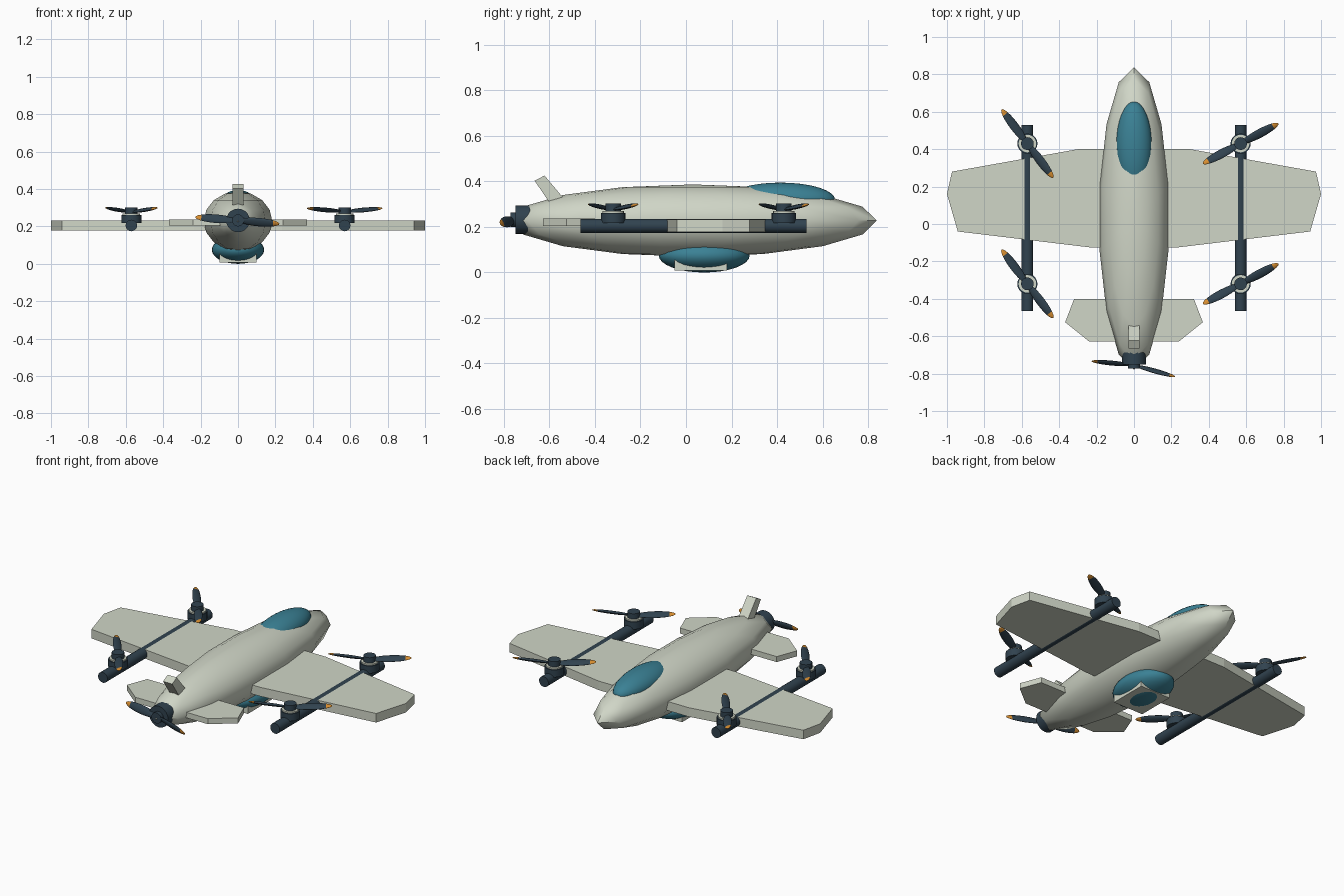
import bpy, bmesh, math
from mathutils import Matrix, Vector

if "Cube" in bpy.data.objects:
    bpy.data.objects.remove(bpy.data.objects["Cube"])

T = lambda x, y, z: Matrix.Translation((x, y, z))
R = lambda deg, axis: Matrix.Rotation(math.radians(deg), 4, axis)
S = lambda x, y, z: Matrix.Diagonal((x, y, z, 1))


def material(name, rgb):
    m = bpy.data.materials.new(name)
    m.diffuse_color = (*rgb, 1)
    m.use_nodes = True
    m.node_tree.nodes["Principled BSDF"].inputs["Base Color"].default_value = m.diffuse_color
    return m


SHELL = material("pale_grey_green", (0.63, 0.67, 0.57))
DARK = material("dark_slate", (0.030, 0.055, 0.078))
TEAL = material("teal_glass", (0.043, 0.22, 0.30))
ORANGE = material("orange_tip", (0.68, 0.27, 0.03))


def finish(name, bm, mats, smooth=True):
    bmesh.ops.recalc_face_normals(bm, faces=bm.faces)
    me = bpy.data.meshes.new(name)
    bm.to_mesh(me)
    bm.free()
    for m in mats:
        me.materials.append(m)
    if smooth:
        me.polygons.foreach_set("use_smooth", [True] * len(me.polygons))
        me.set_sharp_from_angle(angle=math.radians(40))
    ob = bpy.data.objects.new(name, me)
    bpy.context.collection.objects.link(ob)
    return ob


def ellipsoid(name, loc, radii, mat, u=32, v=16):
    bm = bmesh.new()
    bmesh.ops.create_uvsphere(bm, u_segments=u, v_segments=v, radius=1,
                              matrix=T(*loc) @ S(*radii))
    return finish(name, bm, [mat])


def cylinder(name, loc, r, depth, mat, rot=Matrix(), n=20):
    bm = bmesh.new()
    bmesh.ops.create_cone(bm, cap_ends=True, segments=n, radius1=r, radius2=r,
                          depth=depth, matrix=T(*loc) @ rot)
    return finish(name, bm, [mat])


def slab(name, points, offset, mat):
    """Flat polygon extruded along an offset."""
    bm = bmesh.new()
    face = bm.faces.new([bm.verts.new(p) for p in points])
    ext = bmesh.ops.extrude_face_region(bm, geom=[face])
    bmesh.ops.translate(bm, vec=Vector(offset),
                        verts=[g for g in ext["geom"] if isinstance(g, bmesh.types.BMVert)])
    return finish(name, bm, [mat], False)


def mirrored_plan(half, z):
    return [(x, y, z) for x, y in half] + [(-x, y, z) for x, y in reversed(half)]


def propeller(name, base, pitch=20):
    """Two leaf blades with orange tips; spin axis is local z."""
    bm = bmesh.new()
    for a in (0, 180):
        ball = bmesh.ops.create_uvsphere(bm, u_segments=12, v_segments=12, radius=1)["verts"]
        for f in {f for v in ball for f in v.link_faces}:
            f.material_index = int(f.calc_center_median().z > 0.75)
        m = (base @ R(a, 'Z') @ R(-5, 'Y') @ T(0.118, 0, 0) @ R(pitch, 'X')
             @ S(0.112, 0.025, 0.009) @ R(90, 'Y'))
        bmesh.ops.transform(bm, matrix=m, verts=ball)
    return finish(name, bm, [DARK, ORANGE])


# Fuselage, canopy and belly pod
ellipsoid("fuselage", (0, 0.03, 0.228), (0.188, 0.808, 0.159), SHELL, 14, 8)
ellipsoid("canopy", (0, 0.415, 0.32), (0.096, 0.24, 0.075), TEAL)
ellipsoid("belly_pod", (0, 0.08, 0.075), (0.14, 0.2, 0.075), TEAL)
slab("belly_box", [(-0.1, -0.05, 0.008), (0.1, -0.05, 0.008),
                   (0.1, 0.18, 0.008), (-0.1, 0.18, 0.008)], (0, 0, 0.047), SHELL)

# Wing, tailplane and fin
slab("wing", mirrored_plan([(0.30, 0.40), (0.973, 0.28), (1.0, 0.16),
                            (0.942, -0.04), (0.235, -0.125)], 0.178), (0, 0, 0.054), SHELL)
slab("tailplane", mirrored_plan([(0.32, -0.40), (0.368, -0.525),
                                 (0.24, -0.628)], 0.205), (0, 0, 0.033), SHELL)
slab("tail_fin", [(-0.03, -0.665, 0.403), (-0.03, -0.622, 0.426),
                  (-0.03, -0.52, 0.305), (-0.03, -0.585, 0.285)], (0.06, 0, 0), SHELL)

# Booms with two lift rotors each
for side, x, spin in (("left", -0.57, 127), ("right", 0.57, 28)):
    cylinder(side + "_boom", (x, 0.033, 0.205), 0.031, 0.995, DARK, R(90, 'X'))
    for end, y in (("front", 0.43), ("rear", -0.32)):
        n = f"{side}_{end}_"
        cylinder(n + "lift_motor", (x, y, 0.240), 0.054, 0.044, DARK)
        cylinder(n + "motor_ring", (x, y, 0.266), 0.047, 0.008, SHELL)
        cylinder(n + "rotor_hub", (x, y, 0.284), 0.034, 0.036, DARK)
        propeller(n + "lift_rotor", T(x, y, 0.278) @ R(spin, 'Z'))

# Pusher motor and propeller
cylinder("pusher_motor", (0, -0.715, 0.232), 0.063, 0.07, DARK, R(90, 'X'))
cylinder("pusher_hub", (0, -0.757, 0.232), 0.032, 0.03, DARK, R(90, 'X'))
propeller("pusher_propeller",
          T(0, -0.755, 0.232) @ R(-10.5, 'Z') @ R(90, 'X') @ R(-4.5, 'Z'), 25)
